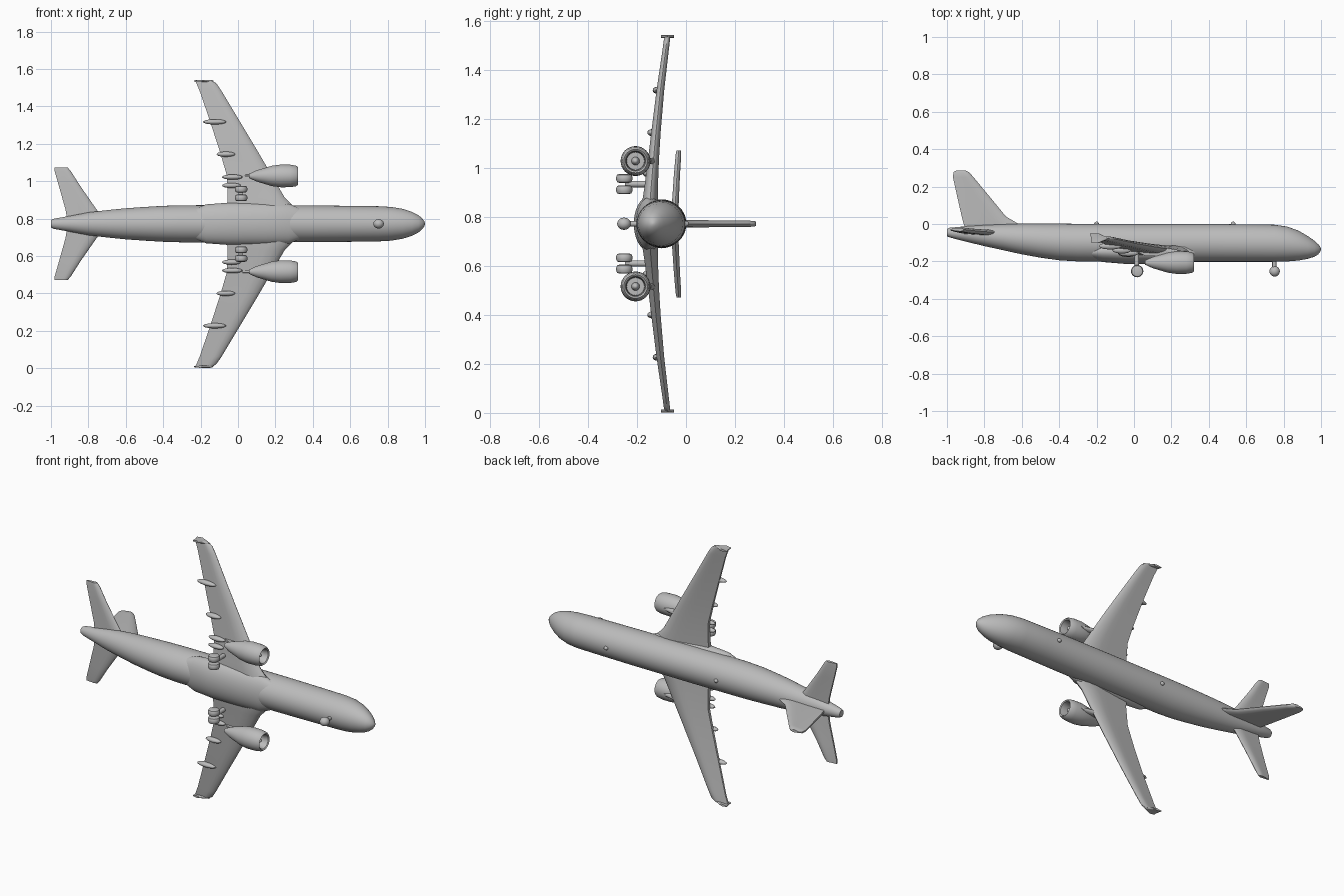
import bpy, bmesh, math
from mathutils import Vector

CZ = 0.772  # centreline of the aircraft: length along x, up along y, span along z
grey = bpy.data.materials.new("light_grey")
grey.diffuse_color = (0.5, 0.5, 0.5, 1)


def finish(name, bm, angle=40):
    bmesh.ops.recalc_face_normals(bm, faces=bm.faces)
    me = bpy.data.meshes.new(name)
    bm.to_mesh(me)
    bm.free()
    ob = bpy.data.objects.new(name, me)
    me.materials.append(grey)
    bpy.context.collection.objects.link(ob)
    bpy.context.view_layer.objects.active = ob
    ob.select_set(True)
    bpy.ops.object.shade_smooth_by_angle(angle=math.radians(angle))
    ob.select_set(False)
    return ob


def loft(name, rings, angle=40):
    """Skin a list of equal-length rings and cap both ends."""
    bm = bmesh.new()
    vs = [[bm.verts.new(p) for p in r] for r in rings]
    n = len(vs[0])
    for a, b in zip(vs, vs[1:]):
        for i in range(n):
            j = (i + 1) % n
            bm.faces.new((a[i], a[j], b[j], b[i]))
    bm.faces.new(vs[0])
    bm.faces.new(vs[-1])
    return finish(name, bm, angle)


def x_ring(x, y, z, ry, rz, n=40):
    return [(x, y + ry * math.cos(2 * math.pi * i / n), z + rz * math.sin(2 * math.pi * i / n))
            for i in range(n)]


def foil(le, te, thick, place, n=10):
    """Rounded aerofoil section; place(x, offset) gives the 3D point."""
    us = [(1 - math.cos(math.pi * i / n)) / 2 for i in range(n + 1)]
    half = [(le + (te - le) * u,
             thick / 2 * min(1, (u / 0.2) ** 0.5) * (1 - 0.6 * max(0, u - 0.35) / 0.65)) for u in us]
    pts = half + [(x, -t) for x, t in reversed(half[1:])]
    return [place(x, t) for x, t in pts]


def ellipsoid(name, c, r, seg=20):
    bm = bmesh.new()
    bmesh.ops.create_uvsphere(bm, u_segments=seg, v_segments=seg // 2, radius=1)
    for v in bm.verts:
        v.co = Vector((c[0] + v.co.x * r[0], c[1] + v.co.y * r[1], c[2] + v.co.z * r[2]))
    return finish(name, bm)


# Fuselage: x, top, bottom, half width
body = [(-1, -0.027, -0.065, 0.02), (-0.985, -0.02, -0.072, 0.027), (-0.9, -0.012, -0.094, 0.042),
        (-0.8, -0.005, -0.118, 0.061), (-0.7, 0, -0.14, 0.073), (-0.6, 0.002, -0.162, 0.083),
        (-0.5, 0.002, -0.18, 0.09), (-0.4, 0.002, -0.194, 0.096), (-0.3, 0.001, -0.2, 0.099),
        (0, 0, -0.202, 0.1), (0.4, 0, -0.202, 0.098), (0.6, -0.002, -0.202, 0.096),
        (0.75, -0.004, -0.202, 0.094), (0.82, -0.014, -0.2, 0.09), (0.88, -0.036, -0.195, 0.08),
        (0.93, -0.065, -0.186, 0.064), (0.965, -0.09, -0.175, 0.046), (0.985, -0.108, -0.162, 0.029),
        (0.996, -0.122, -0.148, 0.014), (1, -0.132, -0.138, 0.003)]
loft("fuselage", [x_ring(x, (t + b) / 2, CZ, (t - b) / 2, w) for x, t, b, w in body])

# Belly fairing where the wings join
fair = [(-0.26, 0.03, 0.07), (-0.17, 0.055, 0.104), (-0.05, 0.065, 0.113), (0.15, 0.065, 0.113),
        (0.27, 0.056, 0.108), (0.36, 0.03, 0.07)]
loft("belly_fairing", [x_ring(x, -0.148, CZ, ry, rz) for x, ry, rz in fair])

# Tail fin: y, leading x, trailing x, thickness
fin = [(-0.03, -0.58, -0.9, 0.03), (0.005, -0.625, -0.912, 0.03), (0.04, -0.685, -0.921, 0.03),
       (0.15, -0.775, -0.946, 0.027), (0.25, -0.858, -0.968, 0.025),
       (0.277, -0.882, -0.965, 0.024), (0.286, -0.9, -0.95, 0.016)]
loft("tail_fin", [foil(a, b, t, lambda x, o, y=y: (x, y, CZ + o)) for y, a, b, t in fin])

# Wing: span offset, leading x, trailing x, height, thickness
wing = [(0.0, 0.36, -0.06, -0.15, 0.065), (0.09, 0.3, -0.06, -0.147, 0.064),
        (0.14, 0.25, -0.055, -0.143, 0.056), (0.26, 0.18, -0.06, -0.133, 0.045),
        (0.38, 0.11, -0.095, -0.122, 0.038), (0.55, 0.008, -0.15, -0.104, 0.031),
        (0.71, -0.088, -0.205, -0.083, 0.026), (0.75, -0.115, -0.222, -0.078, 0.025),
        (0.766, -0.14, -0.23, -0.076, 0.02)]
# Stabiliser uses the same layout
stab = [(0.0, -0.69, -0.91, -0.048, 0.03), (0.075, -0.755, -0.922, -0.044, 0.028),
        (0.2, -0.842, -0.957, -0.037, 0.025), (0.28, -0.893, -0.98, -0.031, 0.023),
        (0.3, -0.91, -0.98, -0.03, 0.018)]
# Engine shell outline from tail cone round the cowl lip and into the intake: x, radius
cowl = [(0.06, 0.012), (0.1, 0.03), (0.14, 0.042), (0.18, 0.054), (0.23, 0.061), (0.28, 0.06),
        (0.31, 0.055), (0.32, 0.048), (0.315, 0.041), (0.29, 0.037), (0.265, 0.036)]

for side, s in (("left", 1), ("right", -1)):
    def at(d):
        return CZ + s * d

    for part, data in (("wing", wing), ("stabiliser", stab)):
        loft(f"{side}_{part}", [foil(a, b, t, lambda x, o, y=y, d=d: (x, y + o, at(d)))
                                for d, a, b, y, t in data])

    # Wing tip fence
    fence = [(-0.102, -0.19, -0.228), (-0.078, -0.13, -0.228), (-0.05, -0.19, -0.236)]
    loft(f"{side}_tip_fence", [foil(a, b, 0.012, lambda x, o, y=y: (x, y, at(0.764) + o))
                               for y, a, b in fence])

    # Engine with hollow intake, spinner and pylon
    ez = at(0.256)
    loft(f"{side}_engine", [x_ring(x, -0.206, ez, r, r, 32) for x, r in cowl])
    ellipsoid(f"{side}_spinner", (0.265, -0.206, ez), (0.035, 0.017, 0.017))
    pylon = [(-0.17, 0.26, 0.06), (-0.142, 0.25, 0.0), (-0.125, 0.17, -0.04)]
    loft(f"{side}_pylon", [foil(a, b, 0.026, lambda x, o, y=y: (x, y, ez + o)) for y, a, b in pylon])

    # Flap track fairings under the trailing edge
    for i, (d, x, y, lx) in enumerate(((0.545, -0.125, -0.118, 0.062), (0.372, -0.065, -0.14, 0.05),
                                       (0.25, -0.03, -0.155, 0.055), (0.205, -0.035, -0.158, 0.05))):
        ellipsoid(f"{side}_flap_fairing_{i + 1}", (x, y, at(d)), (lx, 0.018, 0.014))

    # Main landing gear: strut and twin wheels
    gz = at(0.162)
    loft(f"{side}_main_strut", [[(0.015 + 0.013 * math.cos(k * math.pi / 6), y,
                                  gz + 0.013 * math.sin(k * math.pi / 6)) for k in range(12)]
                                for y in (-0.25, -0.14)])
    for i, o in enumerate((-0.023, 0.023)):
        tyre = [(-0.018, 0.02), (-0.015, 0.029), (-0.006, 0.033), (0.006, 0.033), (0.015, 0.029),
                (0.018, 0.02)]
        loft(f"{side}_main_wheel_{i + 1}",
             [[(0.017 + r * math.cos(k * math.pi / 12), -0.252 + r * math.sin(k * math.pi / 12),
                gz + o + w) for k in range(24)] for w, r in tyre])

# Nose gear
loft("nose_strut", [[(0.75 + 0.011 * math.cos(k * math.pi / 6), y,
                      CZ + 0.011 * math.sin(k * math.pi / 6)) for k in range(12)]
                    for y in (-0.25, -0.18)])
ellipsoid("nose_wheels", (0.752, -0.253, CZ), (0.028, 0.028, 0.025))

# Small antennas along the spine
for i, x in enumerate((-0.2, 0.53)):
    ellipsoid(f"antenna_{i + 1}", (x, 0.0, CZ), (0.013, 0.013, 0.011), 12)
